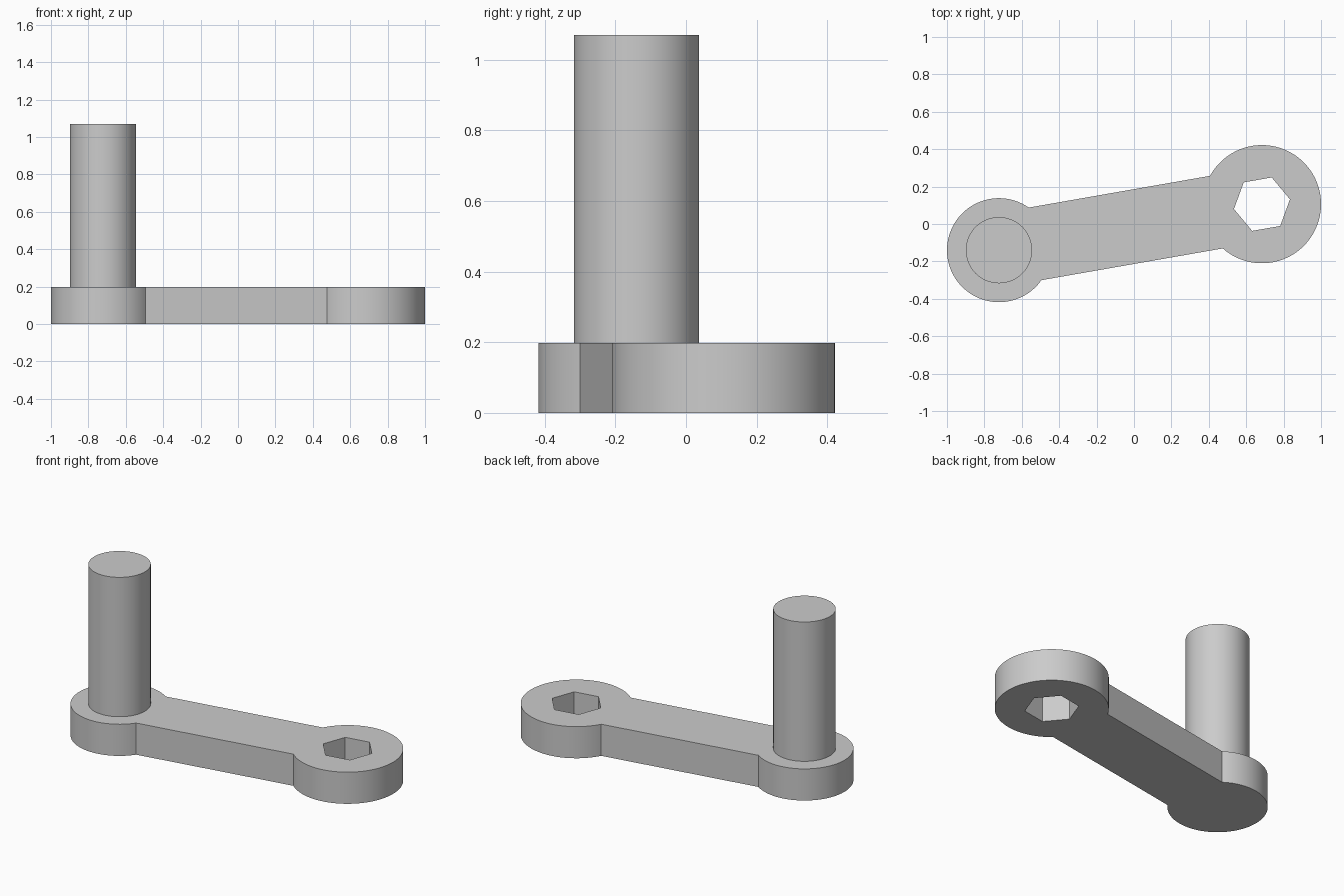
import bpy, bmesh
from math import sin, cos, asin, radians, pi
from mathutils import Matrix, Vector

cube = bpy.data.objects.get("Cube")
if cube:
    bpy.data.objects.remove(cube, do_unlink=True)

SMALL, SMALL_R = Vector((-0.722, -0.14)), 0.278
BIG, BIG_R = Vector((0.684, 0.106)), 0.316
ARM_HALF, PLATE_H = 0.197, 0.198
PIN_R, PIN_TOP = 0.177, 1.07
HEX_R = 0.152
axis = BIG - SMALL
TILT = Vector((1, 0)).angle_signed(axis) * -1

grey = bpy.data.materials.new("plain grey")
grey.use_nodes = True
colour = (0.6, 0.6, 0.6, 1)
grey.diffuse_color = colour
grey.node_tree.nodes["Principled BSDF"].inputs["Base Color"].default_value = colour


def arc(centre, radius, start, end, steps):
    """Points along an arc, both ends included."""
    return [centre + radius * Vector((cos(a), sin(a)))
            for a in (start + (end - start) * i / steps for i in range(steps + 1))]


def prism(name, points, bottom, top):
    """Extrude a closed outline between two heights."""
    bm = bmesh.new()
    face = bm.faces.new([bm.verts.new((p.x, p.y, bottom)) for p in points])
    result = bmesh.ops.extrude_face_region(bm, geom=[face], use_keep_orig=True)
    moved = [v for v in result["geom"] if isinstance(v, bmesh.types.BMVert)]
    bmesh.ops.translate(bm, verts=moved, vec=(0, 0, top - bottom))
    bmesh.ops.recalc_face_normals(bm, faces=bm.faces)
    mesh = bpy.data.meshes.new(name)
    bm.to_mesh(mesh)
    bm.free()
    mesh.materials.append(grey)
    obj = bpy.data.objects.new(name, mesh)
    bpy.context.collection.objects.link(obj)
    return obj


def activate(obj):
    bpy.ops.object.select_all(action='DESELECT')
    obj.select_set(True)
    bpy.context.view_layer.objects.active = obj


# Crank arm: two round bosses joined by a straight bar, as one outline
big_gap = pi - asin(ARM_HALF / BIG_R)
small_gap = asin(ARM_HALF / SMALL_R)
outline = arc(BIG, BIG_R, TILT - big_gap, TILT + big_gap, 72)
outline += arc(SMALL, SMALL_R, TILT + small_gap, TILT + 2 * pi - small_gap, 72)
arm = prism("crank_arm", outline, 0, PLATE_H)

# Hexagonal socket cut through the large boss
cutter = prism("socket_cutter", arc(BIG, HEX_R, TILT, TILT + 2 * pi, 6)[:-1], -0.1, PLATE_H + 0.1)
cutter.hide_render = True
cut = arm.modifiers.new("socket", 'BOOLEAN')
cut.operation = 'DIFFERENCE'
cut.solver = 'EXACT'
cut.object = cutter
activate(arm)
bpy.ops.object.modifier_apply(modifier=cut.name)
bpy.data.objects.remove(cutter, do_unlink=True)

# Handle pin standing on the small boss
pin = prism("handle_pin", arc(SMALL, PIN_R, 0, 2 * pi, 72)[:-1], PLATE_H - 0.02, PIN_TOP)

for obj in (arm, pin):
    activate(obj)
    bpy.ops.object.shade_smooth_by_angle(angle=radians(25))
